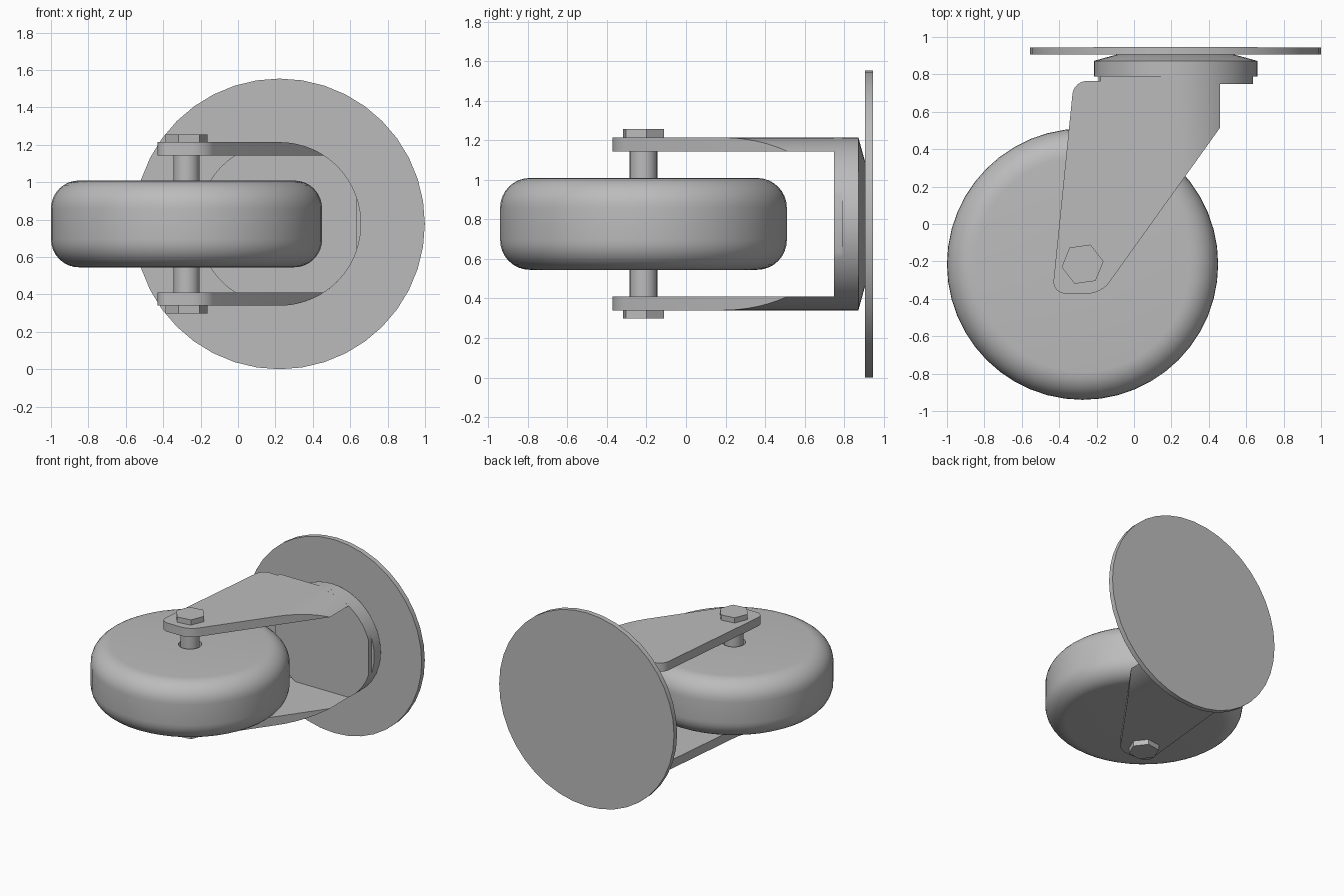
import bpy, bmesh, math
from mathutils import Matrix, Vector

if "Cube" in bpy.data.objects:
    bpy.data.objects.remove(bpy.data.objects["Cube"])

grey = bpy.data.materials.new("plain_grey")
grey.use_nodes = True
colour = (0.5, 0.5, 0.5, 1)
grey.diffuse_color = colour
grey.node_tree.nodes["Principled BSDF"].inputs["Base Color"].default_value = colour

MID = 0.777                       # height of the symmetry plane
AXLE = Vector((-0.275, -0.215, 0))
SWIVEL = Vector((0.222, 0, MID))
TO_Y = Matrix.Rotation(-math.pi / 2, 4, "X")   # turns local z to +y


def finish(name, bm, matrix=Matrix(), smooth=True):
    bmesh.ops.recalc_face_normals(bm, faces=bm.faces)
    bm.transform(matrix)
    mesh = bpy.data.meshes.new(name)
    bm.to_mesh(mesh)
    bm.free()
    mesh.materials.append(grey)
    obj = bpy.data.objects.new(name, mesh)
    bpy.context.collection.objects.link(obj)
    bpy.ops.object.select_all(action="DESELECT")
    obj.select_set(True)
    bpy.context.view_layer.objects.active = obj
    if smooth:
        bpy.ops.object.shade_smooth_by_angle(angle=math.radians(30))
    return obj


def lathe(name, profile, matrix, steps=48, smooth=True):
    """Spin (radius, height) points around local z."""
    bm = bmesh.new()
    verts = [bm.verts.new((r, 0, h)) for r, h in profile]
    edges = [bm.edges.new(pair) for pair in zip(verts, verts[1:])]
    bmesh.ops.spin(bm, geom=verts + edges, axis=(0, 0, 1), cent=(0, 0, 0),
                   angle=math.tau, steps=steps, use_duplicate=False)
    bmesh.ops.remove_doubles(bm, verts=bm.verts, dist=0.0005)
    return finish(name, bm, matrix, smooth)


def prism(name, outline, low, high, radii=None, matrix=Matrix(), smooth=True):
    """Extrude an outline along local z, rounding the chosen corners."""
    bm = bmesh.new()
    verts = [bm.verts.new((x, y, low)) for x, y in outline]
    bm.faces.new(verts)
    for index, radius in (radii or {}).items():
        bmesh.ops.bevel(bm, geom=[verts[index]], offset=radius, segments=6,
                        profile=0.5, affect="VERTICES")
    made = bmesh.ops.extrude_face_region(bm, geom=bm.faces[:])
    top = [g for g in made["geom"] if isinstance(g, bmesh.types.BMVert)]
    bmesh.ops.translate(bm, verts=top, vec=(0, 0, high - low))
    return finish(name, bm, matrix, smooth)


def arc(cx, cy, r, start, end, n):
    angles = [math.radians(start + (end - start) * i / n) for i in range(n + 1)]
    return [(cx + r * math.cos(a), cy + r * math.sin(a)) for a in angles]


# Wheel with rounded shoulders and a bore for the axle
half, rim, bore = 0.232, 0.725, 0.085
shoulder = 0.15
wheel = [(bore, -half)]
wheel += arc(rim - shoulder, -half + shoulder, shoulder, -90, 0, 8)
wheel += arc(rim - shoulder, half - shoulder, shoulder, 0, 90, 8)
wheel += [(bore, half), (bore, -half)]
lathe("wheel", wheel, Matrix.Translation(AXLE + Vector((0, 0, MID))))

# Axle and its two hexagonal bolt heads
lathe("axle", [(0, 0.4), (0.07, 0.4), (0.07, 1.16), (0, 1.16)],
      Matrix.Translation(AXLE), 24)
for name, low in (("lower_bolt_head", 0.298), ("upper_bolt_head", 1.208)):
    lathe(name, [(0, low), (0.113, low), (0.113, low + 0.048), (0, low + 0.048)],
          Matrix.Translation(AXLE) @ Matrix.Rotation(math.radians(8), 4, "Z"), 6, False)

# Fork arms, trimmed to the round of the swivel head
arm = [(-0.437, -0.372), (-0.175, -0.372), (0.625, 0.745), (0.625, 0.79),
       (-0.18, 0.79), (-0.18, 0.765), (-0.322, 0.765)]
R = 0.437
for name, low in (("lower_fork_arm", MID - R), ("upper_fork_arm", MID + R - 0.07)):
    fork = prism(name, arm, low, low + 0.07, {0: 0.07, 1: 0.07, 6: 0.07}, smooth=False)
    round_end = [(-1, -R - 0.01), (0, -R - 0.01)] + arc(0, 0, R, -90, 90, 32)
    round_end += [(0, R + 0.01), (-1, R + 0.01)]
    cutter = prism("trim_cutter", round_end, -1, 1,
                   matrix=Matrix.Translation(SWIVEL) @ TO_Y)
    cutter.hide_render = True
    trim = fork.modifiers.new("trim", "BOOLEAN")
    trim.operation, trim.object, trim.solver = "INTERSECT", cutter, "EXACT"
    bpy.context.view_layer.objects.active = fork
    bpy.ops.object.modifier_apply(modifier=trim.name)
    bpy.data.objects.remove(cutter)
    bpy.ops.object.select_all(action="DESELECT")
    fork.select_set(True)
    bpy.ops.object.shade_smooth_by_angle(angle=math.radians(30))

# Fork bridge: a disc with flat sides joining the arms
flat = math.degrees(math.acos(0.413 / R))
bridge = arc(0, 0, R, flat, 180 - flat, 32) + arc(0, 0, R, 180 + flat, 360 - flat, 32)
prism("fork_bridge", bridge, 0.748, 0.792, matrix=Matrix.Translation(SWIVEL) @ TO_Y)

# Swivel head with a tapered back
lathe("swivel_head", [(0, 0.788), (R, 0.788), (R, 0.872), (0.31, 0.907), (0, 0.907)],
      Matrix.Translation(SWIVEL) @ TO_Y)

# Round mounting plate
lathe("mounting_plate", [(0, 0.905), (0.777, 0.905), (0.777, 0.945), (0, 0.945)],
      Matrix.Translation(SWIVEL) @ TO_Y, 40)
